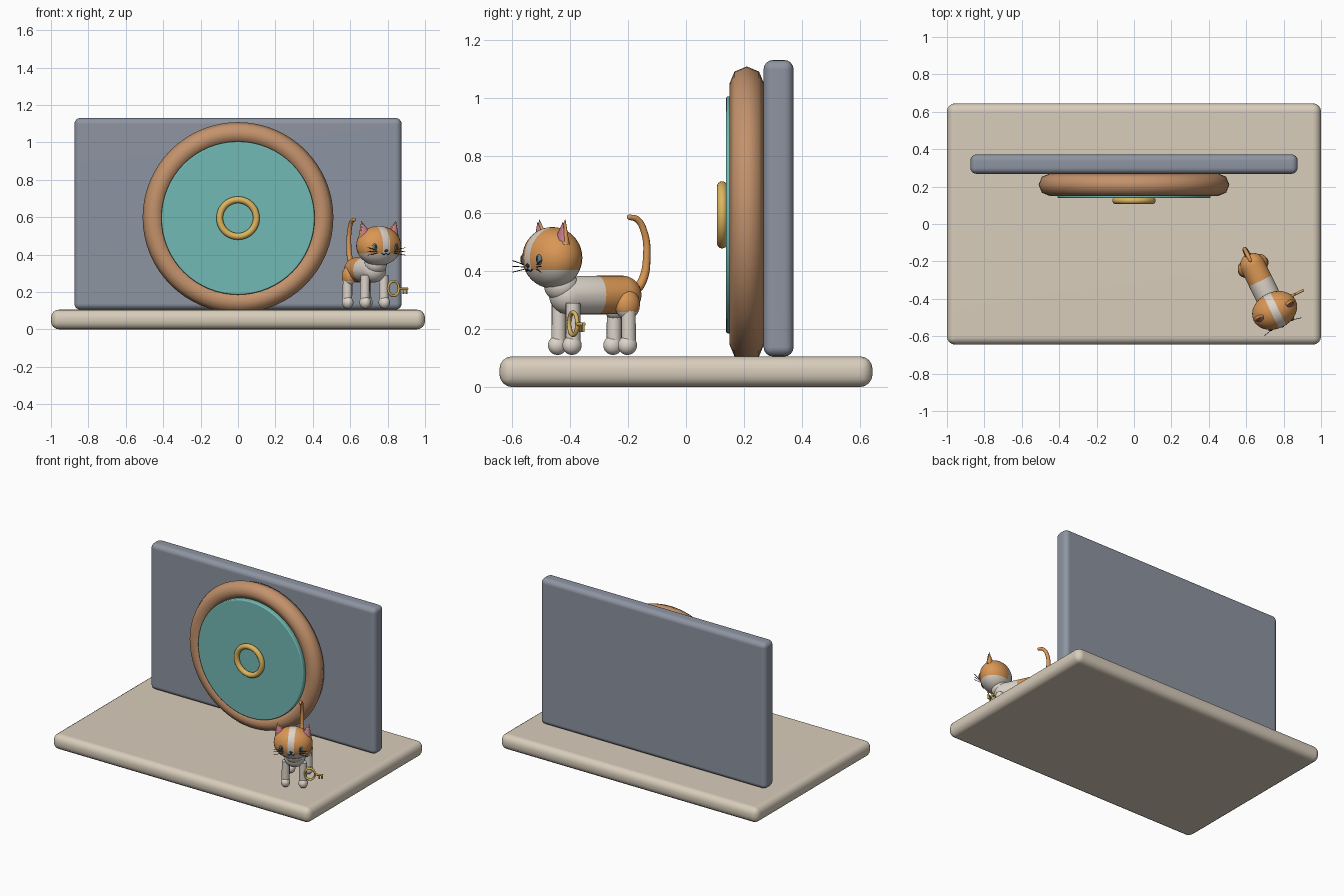
import bpy, bmesh, math
from mathutils import Matrix, Vector

cube = bpy.data.objects.get("Cube")
if cube:
    bpy.data.objects.remove(cube, do_unlink=True)


def material(name, *rgb):
    m = bpy.data.materials.new(name)
    m.use_nodes = True
    m.diffuse_color = (*rgb, 1)
    m.node_tree.nodes["Principled BSDF"].inputs["Base Color"].default_value = (*rgb, 1)
    return m


BEIGE = material("beige", .69, .61, .50)
GREY = material("slate grey", .27, .30, .36)
BROWN = material("copper brown", .55, .29, .15)
TEAL = material("teal", .17, .49, .46)
GOLD = material("gold", .72, .46, .11)
ORANGE = material("orange fur", .70, .31, .09)
CREAM = material("cream fur", .72, .66, .59)
PINK = material("pink", .58, .21, .28)
DARK = material("dark", .03, .03, .035)
IRIS = material("eye blue grey", .13, .21, .25)

# The cat is modelled facing -y around its head, then turned and placed
CAT = Matrix.Translation((.752, -.462, 0)) @ Matrix.Rotation(math.radians(26), 4, "Z")
WORLD = Matrix()


def finish(name, bm, mats, frame=WORLD, weighted=False):
    bmesh.ops.recalc_face_normals(bm, faces=bm.faces)
    mesh = bpy.data.meshes.new(name)
    bm.to_mesh(mesh)
    bm.free()
    ob = bpy.data.objects.new(name, mesh)
    bpy.context.collection.objects.link(ob)
    ob.matrix_world = frame
    for m in mats:
        mesh.materials.append(m)
    bpy.ops.object.select_all(action="DESELECT")
    ob.select_set(True)
    bpy.context.view_layer.objects.active = ob
    bpy.ops.object.shade_smooth_by_angle(angle=math.radians(55))
    if weighted:
        ob.modifiers.new("flat_normals", "WEIGHTED_NORMAL")
    return ob


def place(loc, scale=(1, 1, 1), rot=None):
    return Matrix.Translation(loc) @ (rot or Matrix()) @ Matrix.Diagonal((*scale, 1))


def box(name, loc, size, bevel, mat, frame=WORLD):
    bm = bmesh.new()
    bmesh.ops.create_cube(bm, size=1, matrix=place(loc, size))
    bmesh.ops.bevel(bm, geom=bm.edges[:], offset=bevel, segments=4, profile=.5, affect="EDGES")
    return finish(name, bm, [mat], frame, True)


def ellipsoid(name, loc, radii, mats, frame=CAT, cuts=(), rule=None):
    """Ellipsoid, cut along planes so that a colour rule has clean borders."""
    bm = bmesh.new()
    bmesh.ops.create_uvsphere(bm, u_segments=32, v_segments=20, radius=1, matrix=place(loc, radii))
    return paint(name, bm, mats, frame, cuts, rule)


def paint(name, bm, mats, frame, cuts, rule):
    for co, no in cuts:
        bmesh.ops.bisect_plane(bm, geom=bm.verts[:] + bm.edges[:] + bm.faces[:],
                               plane_co=co, plane_no=no)
    if rule:
        for f in bm.faces:
            f.material_index = int(rule(f.calc_center_median()))
    return finish(name, bm, mats, frame)


def ring(name, loc, major, minor, mat, frame=WORLD, squash=1, sides=8):
    """Torus whose hole faces -y."""
    bm = bmesh.new()
    start = Vector((major, 0, 0))
    verts = [bm.verts.new(start + minor * Vector((math.cos(a), math.sin(a), 0)))
             for a in (i * math.tau / sides for i in range(sides))]
    edges = [bm.edges.new((verts[i - 1], verts[i])) for i in range(sides)]
    bmesh.ops.spin(bm, geom=verts + edges, cent=(0, 0, 0), axis=(0, 1, 0), angle=math.tau, steps=64)
    bmesh.ops.remove_doubles(bm, verts=bm.verts, dist=1e-5)
    bm.transform(place(loc, (squash, 1, 1)))
    return finish(name, bm, [mat], frame)


def tube(name, points, radius, mat, frame=CAT, radii=None):
    cu = bpy.data.curves.new(name, "CURVE")
    cu.dimensions = "3D"
    cu.bevel_depth = radius
    cu.bevel_resolution = 3
    cu.use_fill_caps = True
    sp = cu.splines.new("BEZIER")
    sp.bezier_points.add(len(points) - 1)
    for i, (bp, p) in enumerate(zip(sp.bezier_points, points)):
        bp.co = p
        bp.handle_left_type = bp.handle_right_type = "AUTO"
        bp.radius = radii[i] if radii else 1
    ob = bpy.data.objects.new(name, cu)
    bpy.context.collection.objects.link(ob)
    ob.matrix_world = frame
    cu.materials.append(mat)
    return ob


# Stand and back panel
box("base", (0, 0, .053), (2, 1.29, .106), .044, BEIGE)
box("back_panel", (0, .32, .618), (1.75, .104, 1.025), .033, GREY)

# Round door: rim, disc and central ring
ring("door_rim", (0, .21, .598), .45, .06, BROWN)
bm = bmesh.new()
bmesh.ops.create_cone(bm, cap_ends=True, segments=64, radius1=.41, radius2=.41, depth=.09,
                      matrix=place((0, .183, .595), rot=Matrix.Rotation(math.pi / 2, 4, "X")))
rims = [e for e in bm.edges if any(len(f.verts) > 4 for f in e.link_faces)]
bmesh.ops.bevel(bm, geom=rims, offset=.008, segments=2, profile=.5, affect="EDGES")
finish("door_disc", bm, [TEAL], weighted=True)
ring("door_center_ring", (0, .125, .595), .098, .018, GOLD, sides=16)

# Body: capsule with an orange rear
bm = bmesh.new()
bmesh.ops.create_uvsphere(bm, u_segments=32, v_segments=20, radius=.067,
                          matrix=Matrix.Rotation(math.pi / 2, 4, "X"))
for v in bm.verts:
    v.co.y += .062 if v.co.y < 0 else .268
bm.transform(Matrix.Translation((0, 0, .318)))
paint("body", bm, [CREAM, ORANGE], CAT, [((0, .175, 0), (0, 1, 0))], lambda c: c.y > .175)
ellipsoid("neck", (0, .035, .35), (.06, .06, .055), [CREAM])

# Head: orange cap split by a cream blaze
HEAD = Vector((0, 0, .447))
SPLIT, BLAZE = .405, .021
ellipsoid("head", HEAD, (.125, .098, .106), [CREAM, ORANGE],
          cuts=[((0, 0, SPLIT), (0, 0, 1)), ((BLAZE, 0, 0), (1, 0, 0)), ((-BLAZE, 0, 0), (1, 0, 0))],
          rule=lambda c: c.z > SPLIT and abs(c.x) > BLAZE)

for side, label in ((1, "left"), (-1, "right")):
    # Legs, paws and thighs
    for part, y in (("front", .052), ("rear", .265)):
        tube(f"{label}_{part}_leg", [(side * .057, y, .14), (side * .055, y, .29)], .026, CREAM)
        ellipsoid(f"{label}_{part}_paw", (side * .057, y - .004, .144), (.03, .034, .033), [CREAM])
    ellipsoid(f"{label}_thigh", (side * .048, .265, .285), (.036, .045, .052), [CREAM, ORANGE],
              cuts=[((0, 0, .26), (0, 0, 1))], rule=lambda c: c.z > .26)

    # Ears with pink insides
    for part, mat, r, depth, y in (("ear", ORANGE, .038, .019, 0), ("inner_ear", PINK, .029, .015, -.008)):
        bm = bmesh.new()
        tilt = Matrix.Rotation(side * .26, 4, "Y")
        bmesh.ops.create_cone(bm, cap_ends=True, segments=24, radius1=1, radius2=.04, depth=1,
                              matrix=place((side * .092, y, .54), (r, depth, r * 2.1), tilt))
        finish(f"{label}_{part}", bm, [mat], CAT)

    # Eyes and whiskers
    ellipsoid(f"{label}_eye", (side * .062, -.081, .44), (.015, .009, .019), [IRIS])
    ellipsoid(f"{label}_pupil", (side * .062, -.087, .442), (.007, .005, .012), [DARK])
    for i in (-1, 0, 1):
        tube(f"{label}_whisker", [(side * .05, -.084, .415 + i * .008),
                                  (side * .112, -.098, .417 + i * .02)], .0016, DARK)
    tube(f"{label}_mouth", [(0, -.095, .408), (side * .012, -.092, .400),
                            (side * .024, -.089, .406)], .002, DARK)

ellipsoid("nose", (0, -.094, .42), (.01, .007, .007), [DARK])

# Tail
tube("tail", [(0, .31, .325), (0, .345, .365), (0, .363, .45), (0, .352, .54), (0, .325, .58), (0, .297, .587)],
     .013, ORANGE, radii=[1.4, 1.2, 1, .9, .85, .75])
ellipsoid("tail_tip", (0, .297, .587), (.0095, .0095, .0095), [ORANGE])

# Key held beside the front leg
ring("key_bow", (.103, .03, .219), .039, .0075, GOLD, CAT, squash=.82, sides=12)
tube("key_shaft", [(.135, .03, .217), (.188, .03, .217)], .0065, GOLD)
for x in (.163, .181):
    box("key_tooth", (x, .03, .203), (.009, .009, .026), .001, GOLD, CAT)
